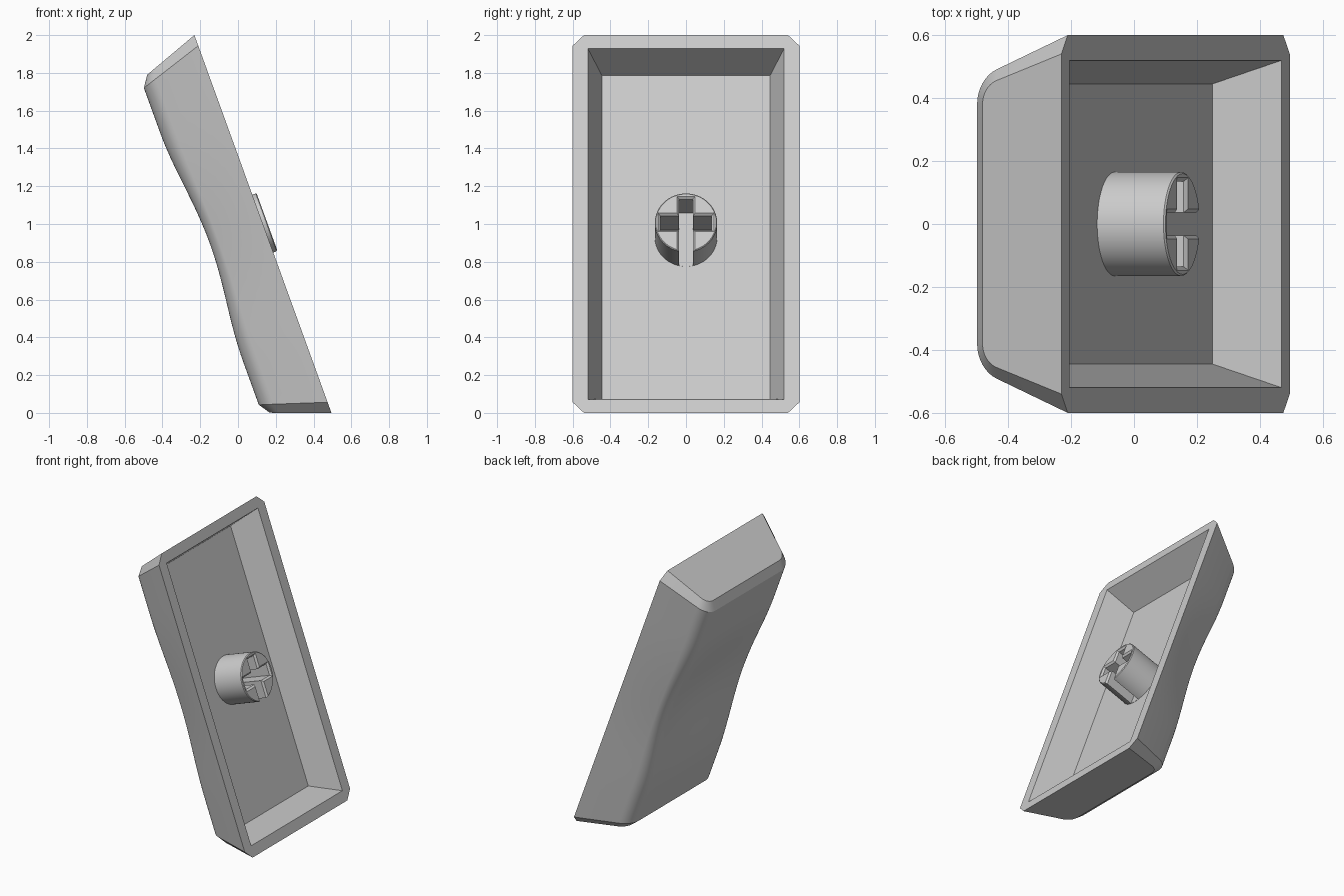
import bpy, bmesh
from math import sin, cos, pi, radians
from mathutils import Matrix

if "Cube" in bpy.data.objects:
    bpy.data.objects.remove(bpy.data.objects["Cube"])

grey = bpy.data.materials.new("light_grey")
grey.use_nodes = True
grey.diffuse_color = (0.6, 0.6, 0.6, 1)
grey.node_tree.nodes["Principled BSDF"].inputs["Base Color"].default_value = grey.diffuse_color

# Local frame: x across, y along the length, z out of the open side (rim at z = 0)
TILT = Matrix(((0, -0.341, 0.940, 0.132),
               (1, 0, 0, 0),
               (0, 0.940, 0.341, 1.0),
               (0, 0, 0, 1)))
HALF, TOP, SLOPE = 1.064, 0.347, 0.366


def make(name, bm):
    bmesh.ops.recalc_face_normals(bm, faces=bm.faces)
    mesh = bpy.data.meshes.new(name)
    bm.to_mesh(mesh)
    bm.free()
    mesh.materials.append(grey)
    obj = bpy.data.objects.new(name, mesh)
    bpy.context.collection.objects.link(obj)
    return obj


def loft(name, rings):
    """Closed solid through a list of equal rings of points."""
    bm = bmesh.new()
    vr = [[bm.verts.new(p) for p in ring] for ring in rings]
    n = len(vr[0])
    for a, b in zip(vr, vr[1:]):
        for i in range(n):
            bm.faces.new((a[i], a[(i + 1) % n], b[(i + 1) % n], b[i]))
    bm.faces.new(vr[0])
    bm.faces.new(vr[-1])
    return make(name, bm)


def rect(x0, x1, y0, y1, z):
    return [(x0, y0, z), (x1, y0, z), (x1, y1, z), (x0, y1, z)]


def cut(obj, cutter):
    mod = obj.modifiers.new("cut", "BOOLEAN")
    mod.operation, mod.solver, mod.object = "DIFFERENCE", "EXACT", cutter
    bpy.context.view_layer.objects.active = obj
    bpy.ops.object.modifier_apply(modifier=mod.name)
    bpy.data.objects.remove(cutter)


def finish(obj):
    obj.data.transform(TILT)
    bpy.ops.object.select_all(action="DESELECT")
    obj.select_set(True)
    bpy.context.view_layer.objects.active = obj
    bpy.ops.object.shade_smooth_by_angle(angle=radians(30))


def section(radius, foot):
    """Cross-section (across, depth) with rounded shoulders."""
    arc = [radians(21.8 + 68.2 * i / 8) for i in range(9)]
    right = [(foot, 0)] + [(0.38 + radius * cos(a), 0.227 + radius * sin(a)) for a in arc]
    flat = [(0.38 - 0.76 * i / 12, 0.227 + radius) for i in range(1, 12)]
    return right + flat + [(-x, w) for x, w in reversed(right)]


def body_point(x, w, t):
    """Place a section point at t (-1..1) along the length, with the finger dish."""
    back = 0.06 - 0.015 * w / TOP
    y = t * (HALF - SLOPE * w - back)
    swell = cos(pi * y / 1.3) ** 2 if abs(y) < 0.65 else 0
    dish = swell * (0.04 + 0.03 * max(0, 1 - (x / 0.45) ** 2))
    return x, y, -(w - dish * min(1, max(0, (w - 0.2) / 0.147)))


# Shell: lofted along the length, with chamfered ends
outer, inset = section(0.12, 0.6), section(0.08, 0.54)
end = [(x, HALF - SLOPE * w, -w) for x, w in inset]
rings = [[(x, -y, z) for x, y, z in end]]
rings += [[body_point(x, w, -1 + i / 16) for x, w in outer] for i in range(33)]
rings.append(end)
shell = loft("shell", rings)

# Tapered hollow
def hollow_ring(depth):
    x = 0.52 - 0.366 * depth
    y = HALF - 0.075 - 0.385 * depth
    return rect(-x, x, -y, y, -depth)

cut(shell, loft("hollow_cutter", [hollow_ring(-0.05), hollow_ring(0.205)]))
finish(shell)

# Stem: round post with a softened lip
def circle(r, z):
    return [(r * cos(2 * pi * i / 64), r * sin(2 * pi * i / 64), z) for i in range(64)]

stem = loft("stem", [circle(0.165, -0.22), circle(0.165, 0.019), circle(0.16, 0.024)])

# Cross-shaped slot, open through the lower side, with flared edges
FLOOR, LIP = -0.204, 0.012
for x, y0, y1 in ((0.135, -0.04, 0.04), (0.036, -0.3, 0.135)):
    def slot_ring(grow, z):
        return rect(-x - grow, x + grow, y0 - grow, y1 + grow, z)
    cut(stem, loft("slot_cutter", [slot_ring(0, FLOOR), slot_ring(0, LIP),
                                   slot_ring(0.014, 0.026)]))
finish(stem)
